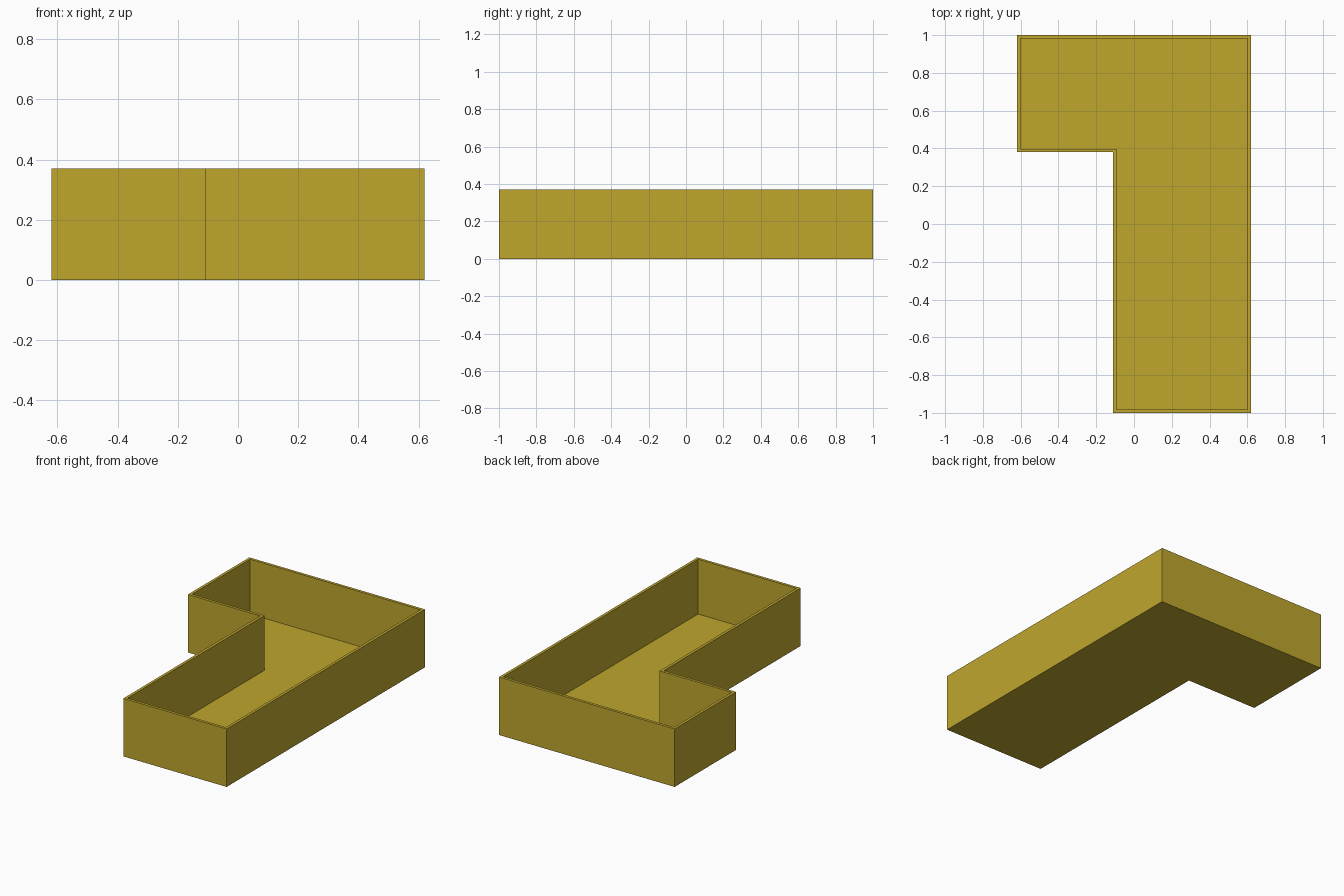
import bpy
import bmesh

if "Cube" in bpy.data.objects:
    bpy.data.objects.remove(bpy.data.objects["Cube"])

HEIGHT, WALL, FLOOR = 0.37, 0.018, 0.02
X, Y = 0.62, 1.0            # half extents
NOTCH_X, NOTCH_Y = -0.11, 0.38


def outline(t):
    """L-shaped footprint, moved inward by t."""
    return [(NOTCH_X + t, -Y + t), (X - t, -Y + t), (X - t, Y - t),
            (-X + t, Y - t), (-X + t, NOTCH_Y + t), (NOTCH_X + t, NOTCH_Y + t)]


mat = bpy.data.materials.new("mustard yellow")
mat.diffuse_color = (0.52, 0.385, 0.027, 1)
mat.use_nodes = True
mat.node_tree.nodes["Principled BSDF"].inputs["Base Color"].default_value = mat.diffuse_color

bm = bmesh.new()


def ring(t, z):
    return [bm.verts.new((x, y, z)) for x, y in outline(t)]


# Outer base, outer rim, inner rim, tray floor
rings = [ring(0, 0), ring(0, HEIGHT), ring(WALL, HEIGHT), ring(WALL, FLOOR)]
for low, high in zip(rings, rings[1:]):
    for i in range(6):
        j = (i + 1) % 6
        bm.faces.new((low[i], low[j], high[j], high[i]))
bm.faces.new(rings[0][::-1])   # underside
bm.faces.new(rings[-1])        # tray floor
bmesh.ops.recalc_face_normals(bm, faces=bm.faces[:])

mesh = bpy.data.meshes.new("corner_tray")
bm.to_mesh(mesh)
bm.free()
mesh.materials.append(mat)
tray = bpy.data.objects.new("corner_tray", mesh)
bpy.context.collection.objects.link(tray)
